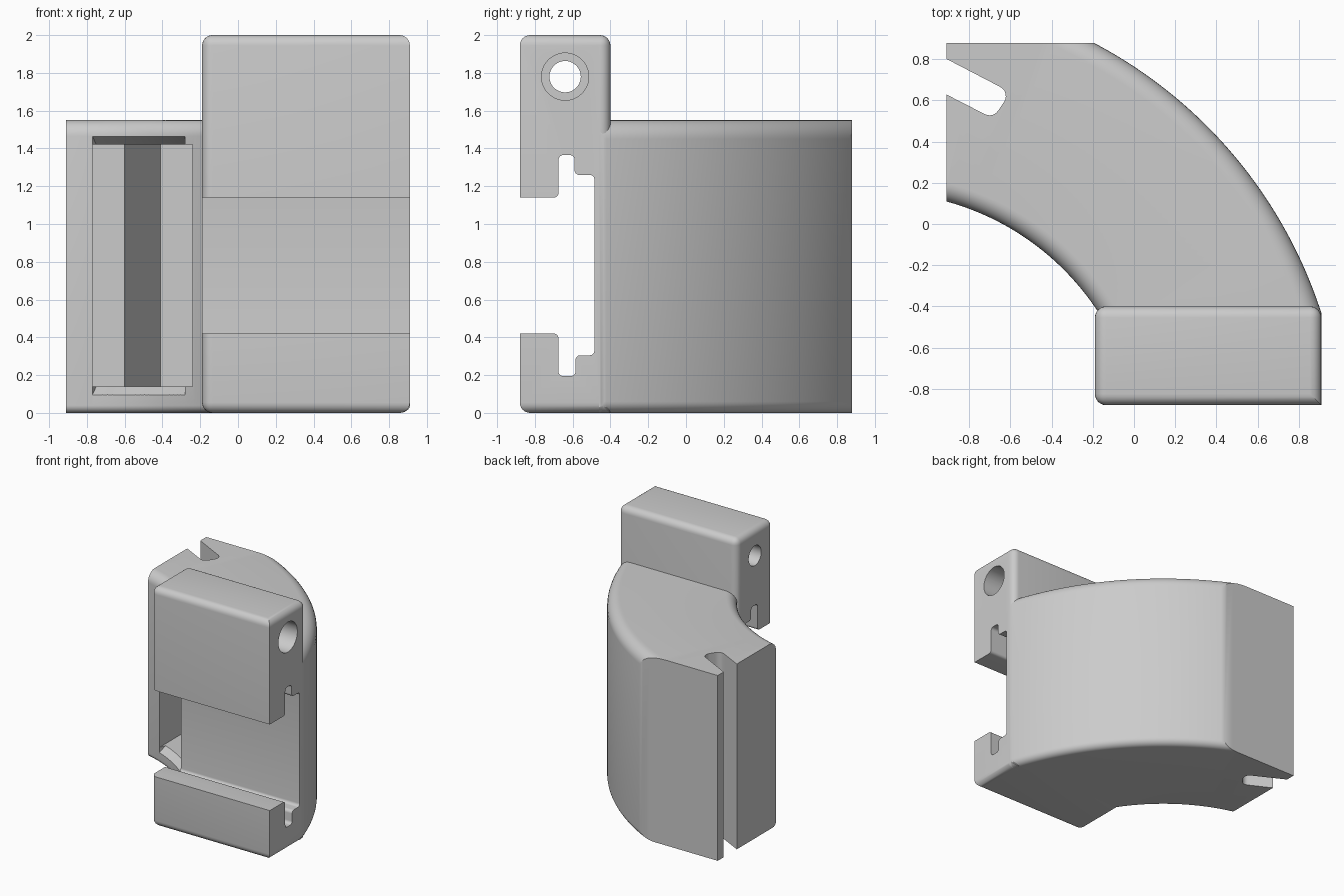
import bpy, bmesh, math
from mathutils import Vector

cube = bpy.data.objects.get("Cube")
if cube:
    bpy.data.objects.remove(cube, do_unlink=True)

grey = bpy.data.materials.new("light grey plastic")
grey.use_nodes = True
grey.diffuse_color = (0.6, 0.6, 0.6, 1)
grey.node_tree.nodes["Principled BSDF"].inputs["Base Color"].default_value = (0.6, 0.6, 0.6, 1)

CENTRE = Vector((-1.25, -1.13, 0))
R_IN, R_OUT = 1.285, 2.27
HEIGHT = 1.55


def make(name, bm):
    bmesh.ops.recalc_face_normals(bm, faces=bm.faces)
    mesh = bpy.data.meshes.new(name)
    bm.to_mesh(mesh)
    bm.free()
    ob = bpy.data.objects.new(name, mesh)
    bpy.context.collection.objects.link(ob)
    mesh.materials.append(grey)
    return ob


def rounded(points, radii, steps=6):
    """Round the corners of a 2D outline."""
    out = []
    for i, p in enumerate(points):
        p, r = Vector(p), radii[i]
        if not r:
            out.append(p)
            continue
        a = (Vector(points[i - 1]) - p).normalized()
        b = (Vector(points[(i + 1) % len(points)]) - p).normalized()
        half = a.angle(b) / 2
        mid = p + (a + b).normalized() * (r / math.sin(half))
        start = p + a * (r / math.tan(half)) - mid
        end = p + b * (r / math.tan(half)) - mid
        sweep = start.angle(end)
        for k in range(steps + 1):
            t = k / steps
            d = (start * math.sin((1 - t) * sweep) + end * math.sin(t * sweep)) / math.sin(sweep)
            out.append(mid + d)
    return out


def prism(name, outline, lo, hi, axis="z"):
    """Extrude an xy outline along z, or a yz outline along x."""
    bm = bmesh.new()
    place = (lambda p: (p[0], p[1], lo)) if axis == "z" else (lambda p: (lo, p[0], p[1]))
    face = bm.faces.new([bm.verts.new(place(p)) for p in outline])
    ext = bmesh.ops.extrude_face_region(bm, geom=[face])
    move = Vector((0, 0, hi - lo)) if axis == "z" else Vector((hi - lo, 0, 0))
    bmesh.ops.translate(bm, vec=move, verts=[v for v in ext["geom"] if isinstance(v, bmesh.types.BMVert)])
    return make(name, bm)


def arc_sweep(name, section, a0, a1, steps):
    """Sweep a radius/height section around the arc centre."""
    bm = bmesh.new()
    rings = []
    for k in range(steps + 1):
        a = math.radians(a0 + (a1 - a0) * k / steps)
        rings.append([bm.verts.new(CENTRE + Vector((r * math.cos(a), r * math.sin(a), z)))
                      for r, z in section])
    n = len(section)
    for p, q in zip(rings, rings[1:]):
        for i in range(n):
            j = (i + 1) % n
            bm.faces.new((p[i], p[j], q[j], q[i]))
    bm.faces.new(rings[0])
    bm.faces.new(rings[-1])
    return make(name, bm)


def box(name, lo, hi):
    return prism(name, [(lo[0], lo[1]), (hi[0], lo[1]), (hi[0], hi[1]), (lo[0], hi[1])], lo[2], hi[2])


def circle(y, z, r, n=48):
    return [(y + r * math.cos(math.tau * k / n), z + r * math.sin(math.tau * k / n)) for k in range(n)]


def boolean(ob, cutter, operation="DIFFERENCE"):
    cutter.hide_render = True
    mod = ob.modifiers.new("cut", "BOOLEAN")
    mod.operation, mod.object, mod.solver = operation, cutter, "EXACT"
    bpy.context.view_layer.objects.active = ob
    bpy.ops.object.modifier_apply(modifier=mod.name)
    bpy.data.objects.remove(cutter, do_unlink=True)


# Curved body: rounded section swept on an arc, trimmed square at its ends
section = rounded([(R_IN, 0), (R_OUT, 0), (R_OUT, HEIGHT), (R_IN, HEIGHT)], [0.04, 0.06, 0.1, 0.085], 8)
body = arc_sweep("curved_body", section, 8, 100, 72)
boolean(body, box("trim_box", (-0.91, -0.46, -1), (0.91, 0.88, 3)), "INTERSECT")

# Angled slot through the full height of the end
slot = rounded([(-1.1, 0.90), (-0.60, 0.64), (-0.685, 0.513), (-1.1, 0.726)], [0, 0.05, 0.05, 0])
boolean(body, prism("slot_cutter", slot, -1, 3))

# Stepped pocket in the inner curve, with a flared rim
pocket = [(-0.77, -0.8), (-0.24, -0.8), (-0.24, 0.75), (-0.41, 0.75), (-0.60, 0.40), (-0.77, 0.40)]
boolean(body, prism("pocket_cutter", pocket, 0.14, 1.42))
flare = [(R_IN - 0.02, 0.08), (R_IN + 0.055, 0.14), (R_IN + 0.055, 1.42), (R_IN - 0.02, 1.48)]
boolean(body, arc_sweep("flare_cutter", flare, 41.1, 68.1, 24))

# Clamp block: box with rounded edges
block = box("clamp_block", (-0.19, -0.88, 0), (0.91, -0.40, 2.0))
bm = bmesh.new()
bm.from_mesh(block.data)
edges = []
for e in bm.edges:
    m = (e.verts[0].co + e.verts[1].co) / 2
    bottom_back = m.z < 0.1 and m.y > -0.5
    front_right = m.x > 0.9 and m.y < -0.8 and 0.1 < m.z < 1.9
    if not (bottom_back or front_right):
        edges.append(e)
bmesh.ops.bevel(bm, geom=edges, offset=0.055, segments=6, profile=0.5, affect="EDGES")
bm.to_mesh(block.data)
bm.free()

# Rail channel with a groove behind each jaw
rail = [(-1.2, 1.14), (-0.675, 1.14), (-0.675, 1.365), (-0.59, 1.365), (-0.59, 1.26), (-0.485, 1.26),
        (-0.485, 0.305), (-0.585, 0.305), (-0.585, 0.195), (-0.675, 0.195), (-0.675, 0.42), (-1.2, 0.42)]
boolean(block, prism("rail_cutter", rounded(rail, [0] + [0.025] * 10 + [0]), -1, 2, "x"))

# Stepped screw hole along the block
boolean(block, prism("hole_cutter", circle(-0.64, 1.78, 0.083), -1, 2, "x"))
boolean(block, prism("counterbore_cutter", circle(-0.64, 1.78, 0.125), 0.3, 2, "x"))

# Smooth curved faces, keep edges sharp
for ob in (body, block):
    bpy.ops.object.select_all(action="DESELECT")
    ob.select_set(True)
    bpy.context.view_layer.objects.active = ob
    bpy.ops.object.shade_smooth_by_angle(angle=math.radians(30))
